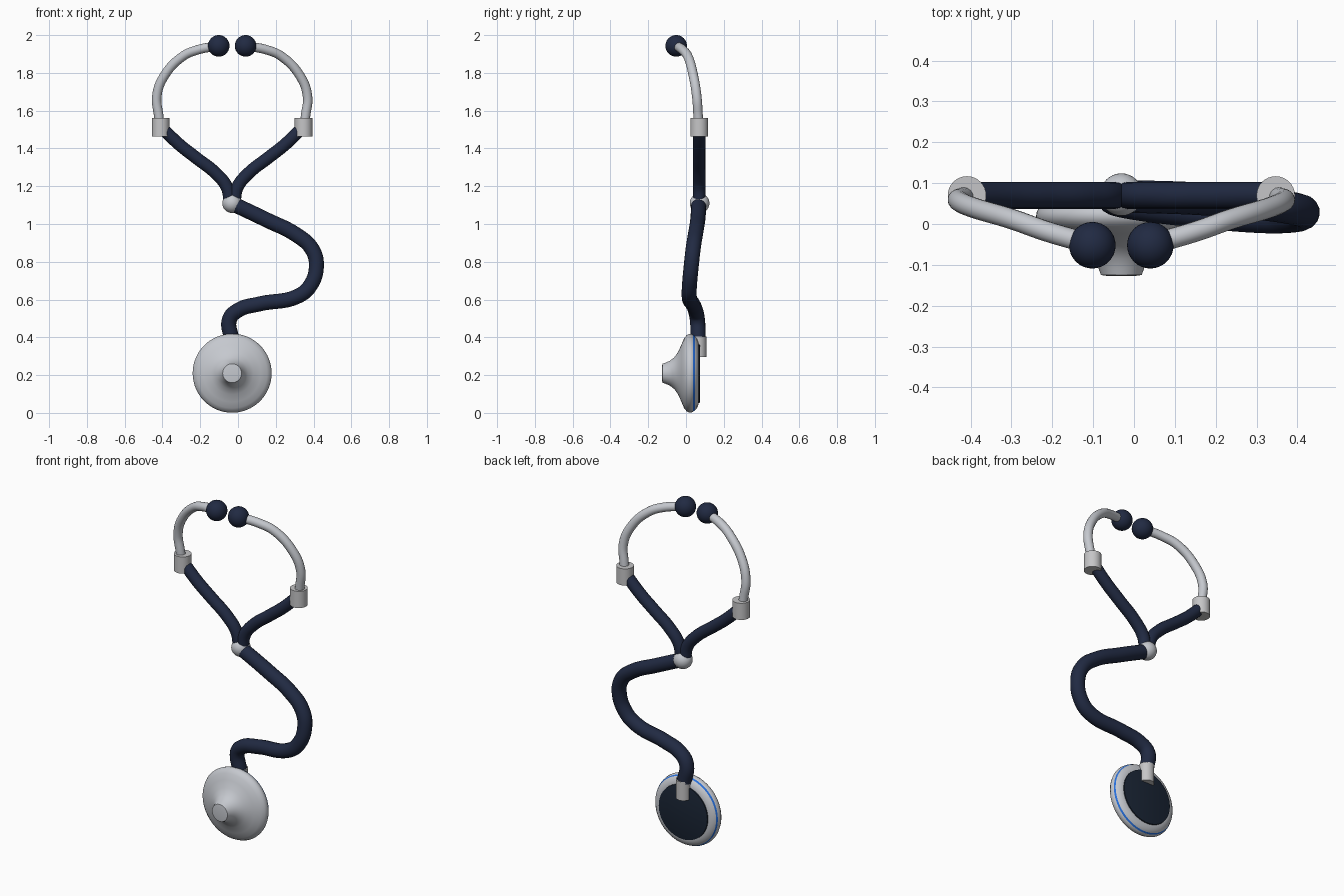
import bpy, bmesh, math
from mathutils import Matrix, Vector

if "Cube" in bpy.data.objects:
    bpy.data.objects.remove(bpy.data.objects["Cube"])

CX = -0.031  # symmetry line of the headset


def mat(name, rgb):
    m = bpy.data.materials.new(name)
    m.diffuse_color = (*rgb, 1)
    m.use_nodes = True
    m.node_tree.nodes["Principled BSDF"].inputs["Base Color"].default_value = m.diffuse_color
    return m


METAL = mat("light_metal", (0.56, 0.58, 0.62))
FERRULE = mat("neutral_metal", (0.56, 0.56, 0.57))
NAVY = mat("navy_rubber", (0.015, 0.023, 0.055))
DARK = mat("dark_membrane", (0.010, 0.018, 0.035))
BLUE = mat("blue_ring", (0.02, 0.16, 0.72))


def add_object(name, bm, mats, sharp=40):
    bmesh.ops.recalc_face_normals(bm, faces=bm.faces)
    me = bpy.data.meshes.new(name)
    bm.to_mesh(me)
    bm.free()
    for m in mats:
        me.materials.append(m)
    ob = bpy.data.objects.new(name, me)
    bpy.context.collection.objects.link(ob)
    bpy.ops.object.select_all(action='DESELECT')
    ob.select_set(True)
    bpy.context.view_layer.objects.active = ob
    bpy.ops.object.shade_smooth_by_angle(angle=math.radians(sharp))
    return ob


def tube(name, pts, r, m):
    cu = bpy.data.curves.new(name + "_path", 'CURVE')
    cu.dimensions = '3D'
    cu.bevel_depth = r
    cu.bevel_resolution = 6
    cu.resolution_u = 10
    cu.use_fill_caps = True
    sp = cu.splines.new('BEZIER')
    sp.bezier_points.add(len(pts) - 1)
    for bp, p in zip(sp.bezier_points, pts):
        bp.co = p
        bp.handle_left_type = bp.handle_right_type = 'AUTO'
    tmp = bpy.data.objects.new(name + "_path", cu)
    bpy.context.collection.objects.link(tmp)
    bpy.context.view_layer.update()
    me = bpy.data.meshes.new_from_object(
        tmp.evaluated_get(bpy.context.evaluated_depsgraph_get()))
    bm = bmesh.new()
    bm.from_mesh(me)
    for f in bm.faces:
        f.material_index = 0
    bpy.data.objects.remove(tmp)
    bpy.data.meshes.remove(me)
    me2 = add_object(name, bm, [], 50)
    me2.data.materials.clear()
    me2.data.materials.append(m)
    return me2


def ball(name, c, r, m):
    bm = bmesh.new()
    bmesh.ops.create_uvsphere(bm, u_segments=32, v_segments=20, radius=r,
                              matrix=Matrix.Translation(c))
    return add_object(name, bm, [m])


def cylinder(name, c, r, h, m):
    bm = bmesh.new()
    bmesh.ops.create_cone(bm, cap_ends=True, segments=32, radius1=r, radius2=r,
                          depth=h, matrix=Matrix.Translation(c))
    return add_object(name, bm, [m])


def lathe(name, c, profile, mats, sharp=40, n=64, rule=None):
    # turns (y, radius) points around the y axis
    bm = bmesh.new()
    rings = []
    for y, r in profile:
        if r == 0:
            rings.append([bm.verts.new(Vector(c) + Vector((0, y, 0)))] * n)
        else:
            rings.append([bm.verts.new(Vector(c) + Vector((
                r * math.cos(2 * math.pi * i / n), y,
                r * math.sin(2 * math.pi * i / n)))) for i in range(n)])
    for k, (a, b) in enumerate(zip(rings, rings[1:])):
        for i in range(n):
            j = (i + 1) % n
            vs = list(dict.fromkeys((a[i], a[j], b[j], b[i])))
            f = bm.faces.new(vs)
            if rule:
                f.material_index = rule(k)
    return add_object(name, bm, mats, sharp)


# Chestpiece: bell, blue ring, membrane, stem
bell = [(-0.127, 0), (-0.127, 0.035), (-0.125, 0.05), (-0.108, 0.056), (-0.085, 0.066),
        (-0.062, 0.084), (-0.042, 0.112), (-0.024, 0.152), (-0.010, 0.185),
        (0.004, 0.202), (0.018, 0.209), (0.030, 0.207), (0.038, 0.203),
        (0.047, 0.198), (0.058, 0.186), (0.066, 0.165), (0.066, 0)]
lathe("chestpiece_bell", (CX, 0, 0.21), bell, [METAL, BLUE], 60,
      rule=lambda k: 1 if k == 12 else 0)
lathe("membrane", (CX, 0, 0.21),
      [(0.060, 0), (0.060, 0.16), (0.072, 0.158), (0.074, 0.152), (0.074, 0)], [DARK])
cylinder("chestpiece_stem", (CX, 0.067, 0.35), 0.041, 0.11, FERRULE)

# Main tube and junction
tube("main_tube", [(-0.034, 0.068, 1.11), (0.155, 0.062, 1.02), (0.305, 0.050, 0.945),
                   (0.39, 0.038, 0.87), (0.415, 0.028, 0.78), (0.38, 0.018, 0.67),
                   (0.315, 0.017, 0.617), (0.115, 0.035, 0.577), (0.0, 0.050, 0.543),
                   (-0.045, 0.060, 0.495), (-0.034, 0.065, 0.39)], 0.04, NAVY)
ball("junction", (CX, 0.072, 1.11), 0.052, METAL)

# Headset, both sides
branch = [(0.012, 1.12), (0.028, 1.195), (0.084, 1.266), (0.194, 1.353),
          (0.279, 1.42), (0.375, 1.512)]
ear = [(0.378, 0.068, 1.50), (0.389, 0.064, 1.575), (0.399, 0.057, 1.675),
       (0.362, 0.040, 1.78), (0.262, 0.010, 1.887), (0.183, -0.018, 1.922),
       (0.072, -0.050, 1.943)]
for side, s in (("left", -1), ("right", 1)):
    tube(side + "_branch_tube", [(CX + s * x, 0.07, z) for x, z in branch], 0.033, NAVY)
    cylinder(side + "_ferrule", (CX + s * 0.378, 0.07, 1.513), 0.047, 0.098, FERRULE)
    tube(side + "_ear_tube", [(CX + s * x, y, z) for x, y, z in ear], 0.025, METAL)
    ball(side + "_ear_tip", (CX + s * 0.071, -0.052, 1.943), 0.057, NAVY)
